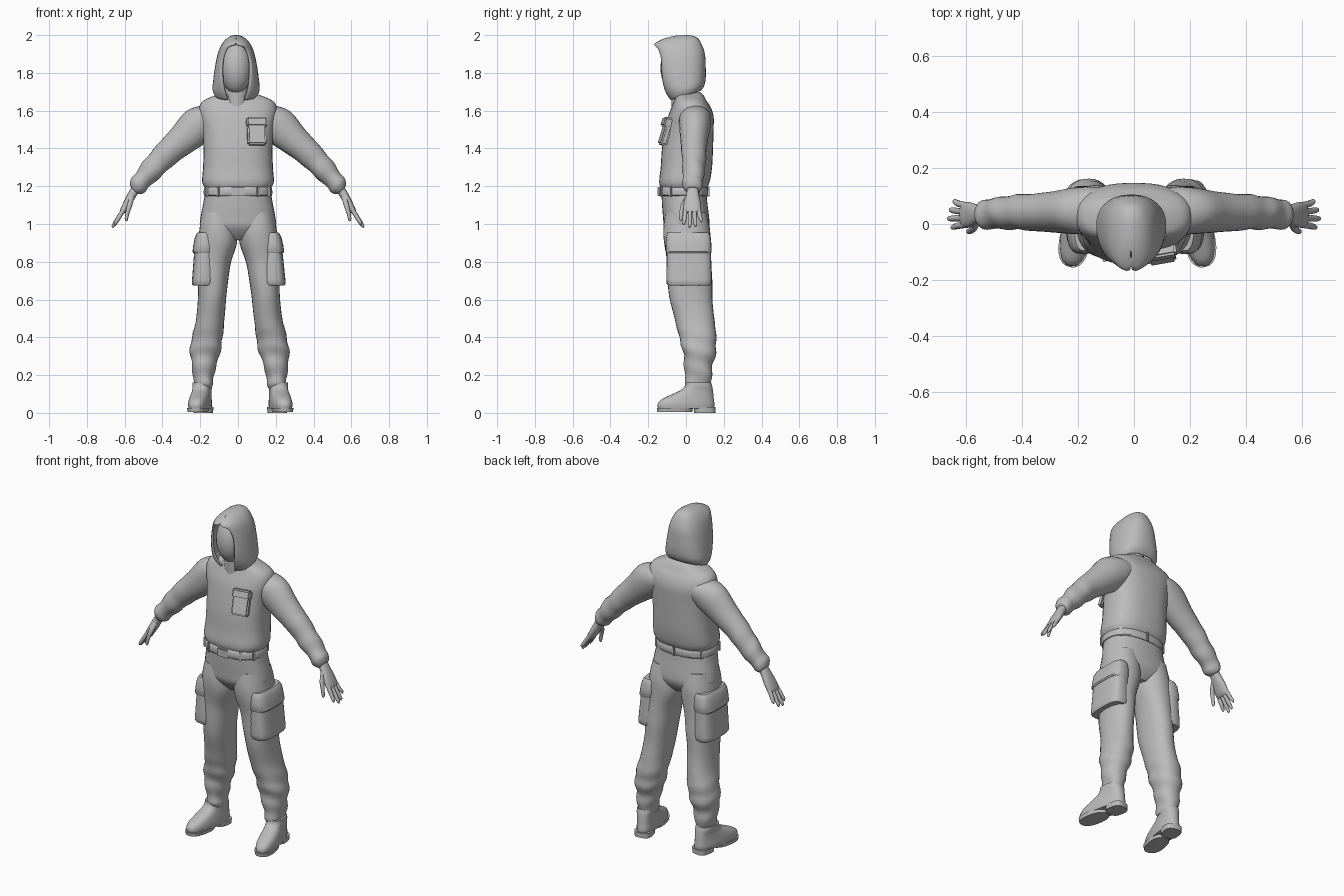
import bpy, bmesh, math
from mathutils import Vector, Matrix

grey = bpy.data.materials.new("plain grey")
grey.diffuse_color = (0.5, 0.5, 0.5, 1)


def finish(name, bm, angle=40):
    bmesh.ops.recalc_face_normals(bm, faces=bm.faces[:])
    me = bpy.data.meshes.new(name)
    bm.to_mesh(me)
    bm.free()
    ob = bpy.data.objects.new(name, me)
    bpy.context.collection.objects.link(ob)
    me.materials.append(grey)
    bpy.ops.object.select_all(action='DESELECT')
    ob.select_set(True)
    bpy.context.view_layer.objects.active = ob
    bpy.ops.object.shade_smooth_by_angle(angle=math.radians(angle))
    return ob


def refine(rows, k):
    """Smooth in-between rows through the given ones."""
    out = []
    for i in range(len(rows) - 1):
        p = [rows[max(0, min(len(rows) - 1, i + j))] for j in (-1, 0, 1, 2)]
        for s in range(k):
            t = s / k
            out.append([0.5 * (2*b + (c-a)*t + (2*a-5*b+4*c-d)*t*t + (3*b-a-3*c+d)*t**3)
                        for a, b, c, d in zip(*p)])
    return out + [list(rows[-1])]


def power(v, e):
    return math.copysign(abs(v) ** (2 / e), v)


def loft(name, rows, e=2, u=(1, 0, 0), v=(0, 1, 0), n=24, k=4, fold=None, matrix=None, angle=40):
    """Rows are (x, y, z, radius along u, radius along v)."""
    bm = bmesh.new()
    u, v = Vector(u), Vector(v)
    rings = []
    for x, y, z, ru, rv in refine(rows, k):
        ring = []
        for i in range(n):
            a = 2 * math.pi * i / n
            f = 1 + (fold(z, a) if fold else 0)
            ring.append(bm.verts.new(Vector((x, y, z)) + u * ru * f * power(math.cos(a), e)
                                     + v * rv * f * power(math.sin(a), e)))
        rings.append(ring)
    for r, q in zip(rings, rings[1:]):
        for i in range(n):
            bm.faces.new((r[i], r[(i+1) % n], q[(i+1) % n], q[i]))
    bm.faces.new(rings[0])
    bm.faces.new(rings[-1])
    if matrix:
        bm.transform(matrix)
    return finish(name, bm, angle)


def block(name, loc, size, rot=(0, 0, 0), bevel=0.008):
    bm = bmesh.new()
    bmesh.ops.create_cube(bm, size=1)
    bm.transform(Matrix.Diagonal((*size, 1)))
    bmesh.ops.bevel(bm, geom=bm.edges[:], offset=bevel, segments=2, affect='EDGES')
    bm.transform(Matrix.Translation(loc) @ Matrix.Rotation(rot[2], 4, 'Z') @ Matrix.Rotation(rot[0], 4, 'X'))
    return finish(name, bm)


# Jacket body, neck, hips and belt
loft("jacket", [(0, -.012, 1.19, .175, .122), (0, -.008, 1.225, .19, .134), (0, .002, 1.3, .185, .136),
                (0, .008, 1.4, .183, .135), (0, .018, 1.5, .19, .128), (0, .026, 1.57, .205, .12),
                (0, .027, 1.62, .205, .103), (0, .022, 1.655, .18, .085), (0, .015, 1.685, .11, .075),
                (0, .01, 1.70, .07, .06)], e=2.5, n=32)
loft("neck", [(-.005, -.01, 1.6, .065, .065), (-.008, -.02, 1.76, .06, .06)], k=2)
loft("hips", [(0, -.012, 1.2, .17, .118), (0, -.008, 1.12, .182, .12), (0, 0, 1.04, .197, .122),
              (0, .004, .99, .2, .12), (0, .008, .95, .16, .1), (0, .01, .915, .07, .07)], e=2.4, n=32)
loft("belt", [(0, -.014, 1.147, .168, .122), (0, -.014, 1.153, .181, .131),
              (0, -.014, 1.19, .18, .13), (0, -.014, 1.198, .168, .122)], e=2.4, n=32, k=2)
for a in (-1.1, -.55, .55, 1.1, 2.2, 3.14, 4.08):
    x, y = .182 * power(math.sin(a), 2.4), -.014 - .132 * power(math.cos(a), 2.4)
    block("belt_loop", (x, y, 1.172), (.016, .012, .06), (0, 0, a), .004)
block("buckle", (0, -.146, 1.172), (.07, .012, .05), bevel=.004)

# Chest pocket with flap
tilt = (math.radians(-17), 0, math.radians(10))
block("chest_pocket", (.098, -.109, 1.48), (.1, .035, .13), tilt)
block("chest_pocket_flap", (.098, -.1, 1.537), (.108, .046, .052), tilt)

# Hood shell: rows are front z, back z, half width, front y, back y, half opening
bm = bmesh.new()
hood = [(1.655, 1.705, .112, -.085, .08, .045), (1.69, 1.735, .125, -.112, .098, .058),
        (1.75, 1.78, .121, -.14, .105, .072), (1.82, 1.84, .112, -.156, .104, .078),
        (1.88, 1.9, .1, -.163, .1, .072), (1.93, 1.945, .084, -.167, .086, .05),
        (1.956, 1.982, .062, -.165, .065, .004), (1.984, 1.996, .036, -.11, .035, .002),
        (1.998, 2.0, .012, -.05, .01, .001)]
grid = []
for zf, zb, hw, yf, yb, g in refine(hood, 3):
    yc, ry, row = (yf + yb) / 2, (yb - yf) / 2, []
    g = max(g, .001)
    a0 = math.asin(min(1, (g / hw) ** 1.2))
    for i in range(33):
        a = a0 + (2 * math.pi - 2 * a0) * i / 32
        x, c = hw * power(math.sin(a), 2.4), power(math.cos(a), 2.4)
        row.append(bm.verts.new((x - .01, yc - ry * c, zb + (zf - zb) * (1 + c) / 2)))
    grid.append(row)
for r, q in zip(grid, grid[1:]):
    for i in range(32):
        bm.faces.new((r[i], r[i+1], q[i+1], q[i]))
bm.faces.new(grid[-1])
bmesh.ops.remove_doubles(bm, verts=bm.verts[:], dist=.0035)
shell = finish("hood", bm)
solid = shell.modifiers.new("thickness", 'SOLIDIFY')
solid.thickness, solid.offset = .012, -1

# Head inside the hood
bm = bmesh.new()
bmesh.ops.create_uvsphere(bm, u_segments=28, v_segments=18, radius=1)
bm.transform(Matrix.Translation((-.01, -.05, 1.825)) @ Matrix.Diagonal((.083, .085, .135, 1)))
finish("head", bm)


def leg_fold(z, a):
    w = max(0, min(1, (.5 - z) / .15))
    return w * (.045 * math.sin(62 * z + 1.6 * math.sin(a)) + .02 * math.sin(3 * a + 30 * z)) \
        + .012 * math.sin(2 * a + 25 * z)


def sleeve_fold(z, a):
    w = max(0, min(1, (1.42 - z) / .1))
    return w * (.045 * math.sin(75 * z + 1.5 * math.sin(a)) + .02 * math.sin(3 * a + 40 * z))


for s, side in ((-1, "left"), (1, "right")):
    def lean(rows):
        return [(s * x + .013 * (1 - min(1, z)), y, z, a, b) for x, y, z, a, b in rows]

    def flip(rows):
        return [(s * r[0], *r[1:]) for r in rows]

    # Trouser leg
    loft(side + "_leg", lean([
        (.1, 0, 1.06, .088, .11), (.104, .003, .98, .1, .122), (.11, .007, .9, .104, .122),
        (.128, .016, .8, .088, .118), (.136, .021, .7, .081, .117), (.143, .027, .6, .074, .114),
        (.153, .045, .5, .075, .105), (.17, .063, .4, .082, .097), (.183, .07, .32, .079, .088),
        (.19, .066, .25, .064, .075), (.194, .066, .19, .056, .07), (.192, .065, .155, .05, .067),
        (.192, .065, .13, .04, .055)]), e=2.2, n=28, fold=leg_fold)

    # Cargo pocket and flap wrapping the outer thigh
    loft(side + "_cargo_pocket", lean([
        (.187, .017, .675, .05, .108), (.187, .017, .683, .061, .119), (.184, .016, .74, .06, .12),
        (.181, .015, .85, .053, .117)]), e=3.2, k=2)
    loft(side + "_cargo_flap", lean([
        (.183, .014, .848, .048, .112), (.183, .014, .854, .06, .122), (.176, .013, .93, .053, .118),
        (.172, .012, .955, .042, .108)]), e=3.2, k=2)

    # Boot, sole and heel, turned slightly outward
    m = Matrix.Translation((s * .213 + .012, 0, 0)) @ Matrix.Rotation(s * math.radians(10), 4, 'Z')
    loft(side + "_boot", [
        (0, 0, .022, .052, .15), (0, 0, .045, .055, .153), (0, .008, .07, .053, .142),
        (0, .032, .095, .05, .115), (0, .056, .118, .048, .088), (0, .067, .14, .05, .073),
        (0, .066, .16, .049, .068)], e=2.5, n=28, k=3, matrix=m)
    loft(side + "_sole", [(0, -.06, .005, .052, .094), (0, -.06, .026, .056, .097)],
         e=2.4, k=1, matrix=m)
    loft(side + "_heel", [(0, .1, 0, .049, .055), (0, .1, .03, .052, .056)],
         e=3, k=1, matrix=m)

    # Sleeve with bunched cuff
    across = (s * .7, 0, .714)
    loft(side + "_sleeve", flip([
        (.09, .045, 1.585, .06, .075), (.15, .048, 1.56, .088, .085), (.212, .047, 1.52, .1, .083),
        (.293, .043, 1.446, .083, .073), (.38, .042, 1.37, .069, .065), (.455, .041, 1.29, .061, .06),
        (.505, .037, 1.235, .052, .054), (.53, .035, 1.205, .05, .053), (.547, .035, 1.183, .034, .042),
        (.55, .035, 1.178, .022, .03)]), u=across, fold=sleeve_fold)

    # Hand: palm, four fingers and thumb
    flat = (s * .88, 0, .47)
    loft(side + "_palm", flip([
        (.53, .035, 1.205, .022, .03), (.555, .035, 1.165, .023, .032), (.583, .033, 1.115, .021, .044),
        (.605, .032, 1.075, .018, .046), (.614, .032, 1.06, .012, .042)]), e=2.4, u=flat, n=16, k=3)
    for y0, y1, x1, z1 in ((-.002, -.012, .652, .995), (.022, .019, .664, .98),
                           (.044, .05, .658, .985), (.066, .08, .645, 1.01)):
        loft(side + "_finger", flip([
            (.6, y0, 1.085, .012, .012), ((.612 + x1) / 2, (y0 + y1) / 2, (1.07 + z1) / 2, .0115, .0115),
            (x1 - .004, y1, z1 + .012, .009, .009), (x1, y1, z1, .003, .003)]), u=flat, n=10, k=3)
    loft(side + "_thumb", flip([
        (.56, .015, 1.15, .014, .014), (.572, -.012, 1.105, .014, .015), (.585, -.024, 1.06, .011, .011),
        (.592, -.027, 1.025, .009, .009), (.594, -.027, 1.015, .003, .003)]), u=flat, n=10, k=3)
